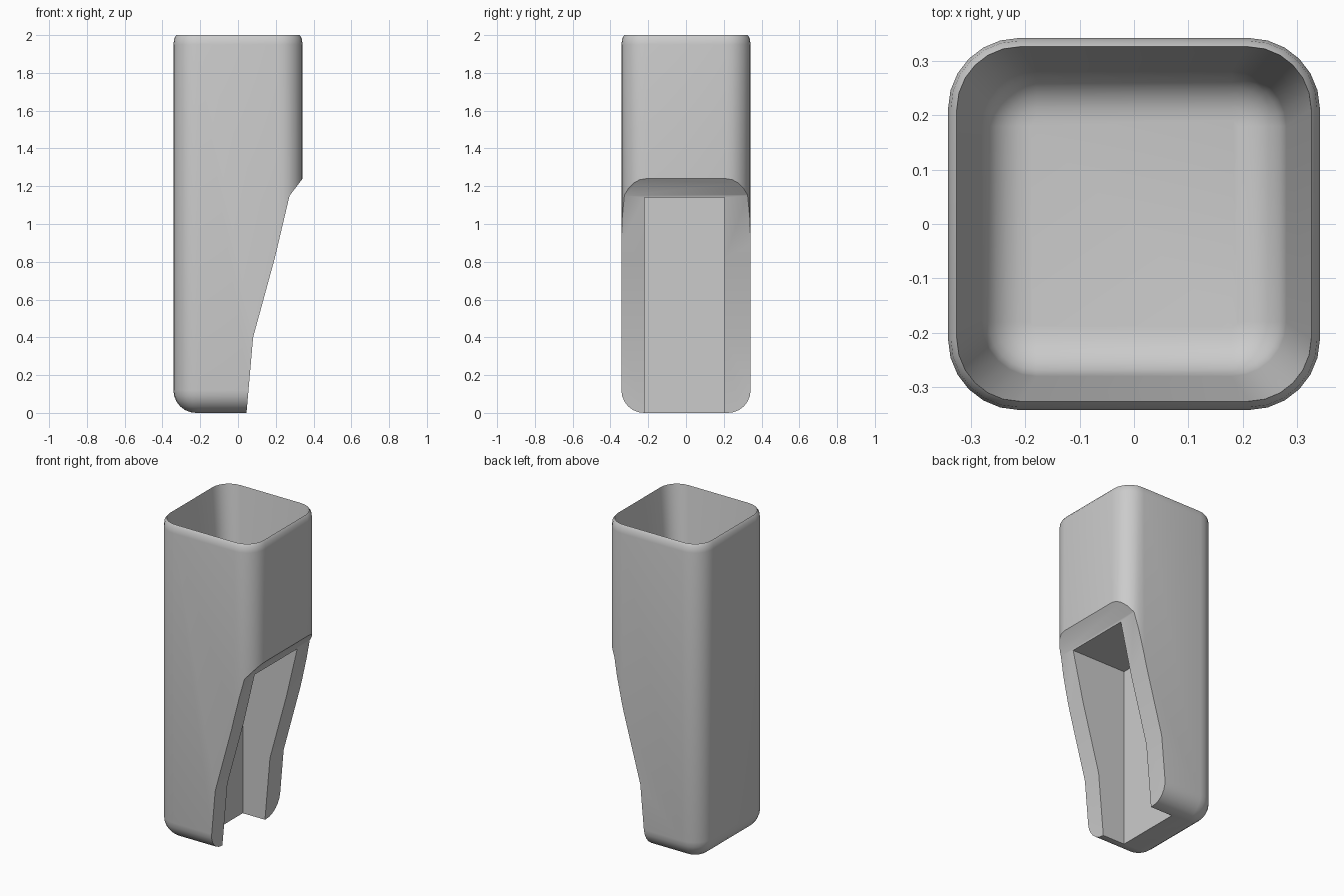
import bpy, bmesh, math

cube = bpy.data.objects.get("Cube")
if cube:
    bpy.data.objects.remove(cube, do_unlink=True)

# Single grey plastic
grey = bpy.data.materials.new("grey plastic")
grey.use_nodes = True
grey.diffuse_color = (0.6, 0.6, 0.6, 1)
grey.node_tree.nodes["Principled BSDF"].inputs["Base Color"].default_value = (0.6, 0.6, 0.6, 1)


def rounded_square(half, radius, segs=6):
    pts = []
    for quarter in range(4):
        mid = math.radians(45 + 90 * quarter)
        cx = math.copysign(half - radius, math.cos(mid))
        cy = math.copysign(half - radius, math.sin(mid))
        for i in range(segs + 1):
            a = math.pi / 2 * (quarter + i / segs)
            pts.append((cx + radius * math.cos(a), cy + radius * math.sin(a)))
    return pts


def finish(name, bm):
    bmesh.ops.recalc_face_normals(bm, faces=bm.faces)
    mesh = bpy.data.meshes.new(name)
    bm.to_mesh(mesh)
    bm.free()
    obj = bpy.data.objects.new(name, mesh)
    bpy.context.collection.objects.link(obj)
    mesh.materials.append(grey)
    return obj


def loft(name, rings):
    bm = bmesh.new()
    loops = [[bm.verts.new((x, y, z)) for x, y in rounded_square(h, r)] for z, h, r in rings]
    for a, b in zip(loops, loops[1:]):
        for i in range(len(a)):
            j = (i + 1) % len(a)
            bm.faces.new((a[i], a[j], b[j], b[i]))
    bm.faces.new(loops[0])
    bm.faces.new(loops[-1])
    return finish(name, bm)


def prism(name, profile, y0, y1):
    bm = bmesh.new()
    face = bm.faces.new([bm.verts.new((x, y0, z)) for x, z in profile])
    ext = bmesh.ops.extrude_face_region(bm, geom=[face])
    verts = [v for v in ext["geom"] if isinstance(v, bmesh.types.BMVert)]
    bmesh.ops.translate(bm, verts=verts, vec=(0, y1 - y0, 0))
    return finish(name, bm)


# Outer shell: rounded base, straight sides, softened rim
HALF, CORNER, BASE, STEPS = 0.342, 0.13, 0.12, 6
rings = []
for i in range(STEPS + 1):
    t = math.pi / 2 * i / STEPS
    inset = BASE * (1 - math.sin(t))
    rings.append((BASE * (1 - math.cos(t)), HALF - inset, CORNER - inset))
rings += [(1.95, HALF, CORNER), (1.985, 0.337, 0.125), (2.0, 0.326, 0.115)]

# Cavity: tapered walls and filleted floor
FLOOR, FILLET, INNER = 1.55, 0.09, 0.28
for i in range(STEPS + 1):
    t = math.pi / 2 * i / STEPS
    inset = FILLET * (1 - math.cos(t))
    rings.append((FLOOR + FILLET * (1 - math.sin(t)), INNER - inset, 0.1 - inset))
body = loft("holder_body", rings)

# Sloping side cut and the slot behind it
slope = prism("slope_cutter", [(0.041, -0.05), (0.045, 0), (0.08, 0.4), (0.195, 0.82),
                               (0.273, 1.15), (0.342, 1.24), (0.5, 1.446), (0.5, -0.05)], -0.6, 0.6)
slot = prism("slot_cutter", [(-0.11, -0.1), (0.6, -0.1), (0.6, 1.14), (-0.11, 1.14)], -0.22, 0.205)

bpy.ops.object.select_all(action="DESELECT")
body.select_set(True)
bpy.context.view_layer.objects.active = body
for cutter in (slope, slot):
    cutter.hide_render = True
    mod = body.modifiers.new(cutter.name, "BOOLEAN")
    mod.operation = "DIFFERENCE"
    mod.solver = "EXACT"
    mod.object = cutter
    bpy.ops.object.modifier_apply(modifier=mod.name)
    bpy.data.objects.remove(cutter, do_unlink=True)

bpy.ops.object.shade_smooth_by_angle(angle=math.radians(30))
